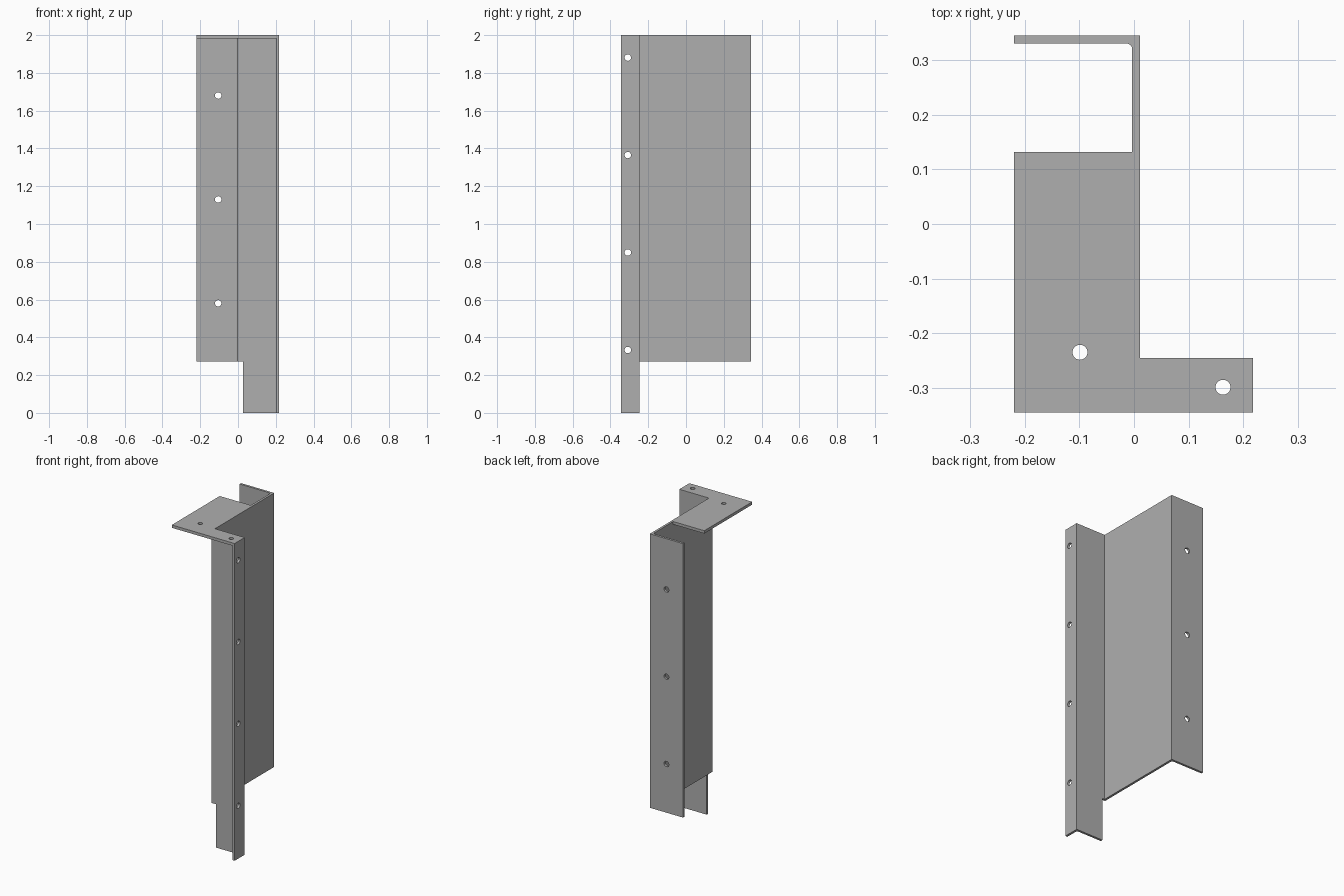
import bpy, bmesh, math
from mathutils import Matrix, Vector

cube = bpy.data.objects.get("Cube")
if cube:
    bpy.data.objects.remove(cube, do_unlink=True)

T = 0.0145            # sheet thickness
LEFT, RIGHT = -0.22, 0.218
FRONT, BACK = -0.345, 0.345
WEB = 0.011           # outer face of the web
FOLD = -0.245         # rear face of the front flange
BOTTOM, TOP = 0.273, 2.0

steel = bpy.data.materials.new("grey steel")
steel.use_nodes = True
grey = (0.43, 0.43, 0.43, 1)
steel.diffuse_color = grey
steel.node_tree.nodes["Principled BSDF"].inputs["Base Color"].default_value = grey


def to_object(name, bm):
    bmesh.ops.recalc_face_normals(bm, faces=bm.faces)
    mesh = bpy.data.meshes.new(name)
    bm.to_mesh(mesh)
    bm.free()
    mesh.materials.append(steel)
    obj = bpy.data.objects.new(name, mesh)
    bpy.context.collection.objects.link(obj)
    return obj


def extrude(name, outline, z0, z1):
    bm = bmesh.new()
    face = bm.faces.new([bm.verts.new((x, y, z0)) for x, y in outline])
    grown = bmesh.ops.extrude_face_region(bm, geom=[face])["geom"]
    verts = [v for v in grown if isinstance(v, bmesh.types.BMVert)]
    bmesh.ops.translate(bm, verts=verts, vec=(0, 0, z1 - z0))
    return to_object(name, bm)


def drill(name, centre, axis, radius):
    bm = bmesh.new()
    turn = Vector((0, 0, 1)).rotation_difference(Vector(axis)).to_matrix().to_4x4()
    bmesh.ops.create_cone(bm, cap_ends=True, segments=32, radius1=radius,
                          radius2=radius, depth=0.1,
                          matrix=Matrix.Translation(centre) @ turn)
    return to_object(name, bm)


def cut(obj, cutters):
    for cutter in cutters:
        cutter.hide_render = True
        mod = obj.modifiers.new("cut", 'BOOLEAN')
        mod.operation, mod.solver, mod.object = 'DIFFERENCE', 'EXACT', cutter
    deps = bpy.context.evaluated_depsgraph_get()
    result = bpy.data.meshes.new_from_object(obj.evaluated_get(deps))
    obj.modifiers.clear()
    obj.data = result
    for cutter in cutters:
        bpy.data.objects.remove(cutter, do_unlink=True)


def fillet(cx, cy, start, end, r=0.01, steps=6):
    angles = [math.radians(start + (end - start) * i / steps) for i in range(steps + 1)]
    return [(cx + r * math.cos(a), cy + r * math.sin(a)) for a in angles]


# Folded sheet: side flange, front flange, web and back flange
R = 0.01
section = [(LEFT, BACK), (WEB, BACK), (WEB, FOLD), (RIGHT, FOLD),
           (RIGHT, FRONT), (RIGHT - T, FRONT)]
section += fillet(RIGHT - T - R, FOLD - T - R, 0, 90)
section += [(WEB - T, FOLD - T)]
section += fillet(WEB - T - R, BACK - T - R, 0, 90)
section += [(LEFT, BACK - T)]
bracket = extrude("folded_bracket", section, 0, TOP)

# Lower cut-out and fixing holes
notch = extrude("notch_cutter", [(-1, -1), (0.027, -1), (0.027, 1), (-1, 1)], -1, BOTTOM)
cutters = [notch]
for i in range(4):
    cutters.append(drill("side_hole_cutter", (RIGHT - T / 2, -0.308, 0.333 + 0.516 * i),
                         (1, 0, 0), 0.017))
for i in range(3):
    cutters.append(drill("back_hole_cutter", (-0.105, BACK - T / 2, 0.58 + 0.55 * i),
                         (0, 1, 0), 0.017))
cut(bracket, cutters)

# Top plate in front of the folds
plate = extrude("top_plate", [(LEFT, FRONT), (RIGHT - T, FRONT), (RIGHT - T, FOLD - T),
                              (WEB - T, FOLD - T), (WEB - T, 0.132), (LEFT, 0.132)],
                TOP - 0.018, TOP)
cut(plate, [drill("plate_hole_cutter", (x, y, TOP), (0, 0, 1), 0.0137)
            for x, y in ((-0.099, -0.235), (0.163, -0.299))])
